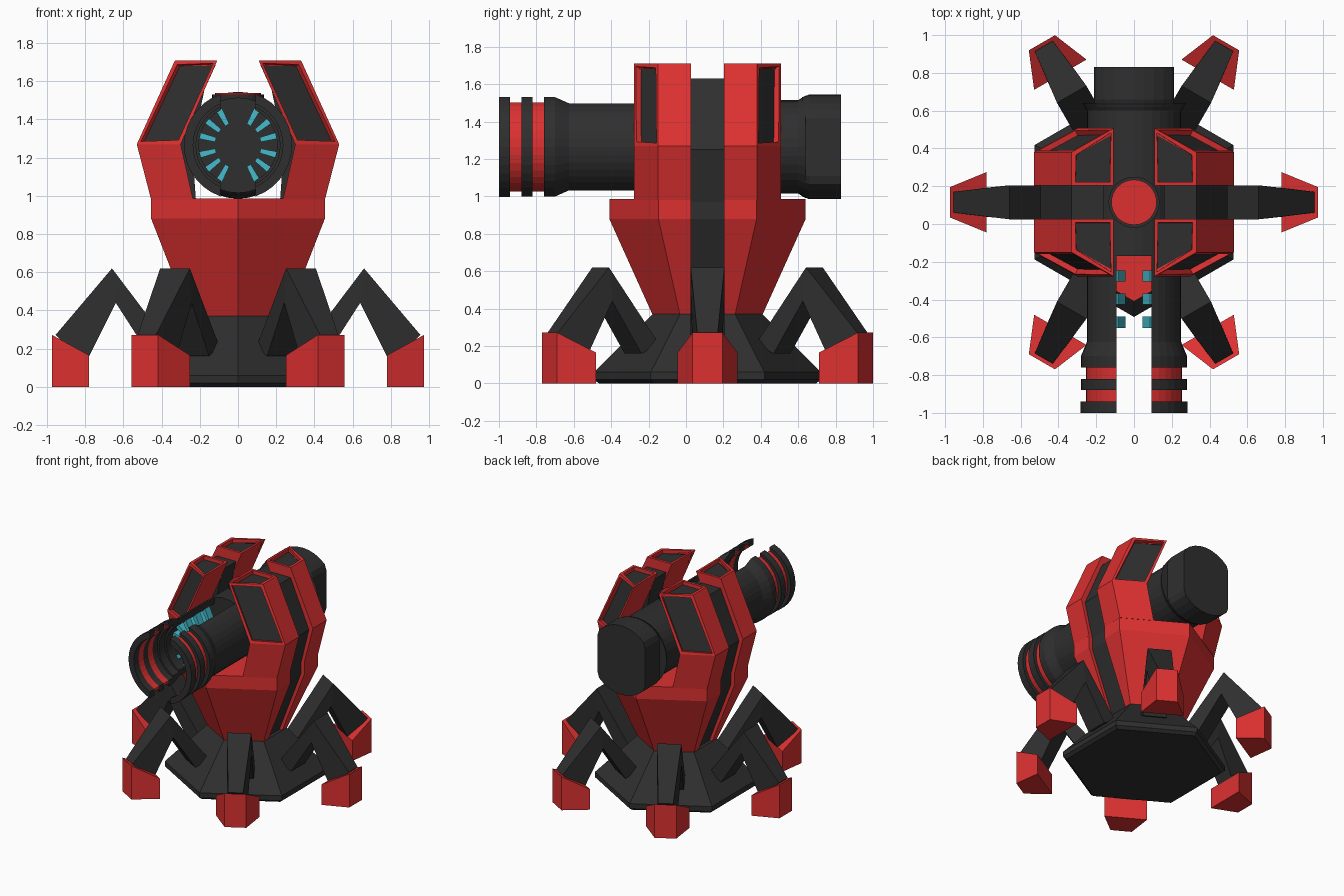
import bpy, bmesh, math
from mathutils import Vector

if "Cube" in bpy.data.objects:
    bpy.data.objects.remove(bpy.data.objects["Cube"])

def material(name, rgb):
    m = bpy.data.materials.new(name)
    m.diffuse_color = (*rgb, 1)
    m.use_nodes = True
    m.node_tree.nodes["Principled BSDF"].inputs["Base Color"].default_value = m.diffuse_color
    return m

RED = material("red armour", (0.72, 0.03, 0.03))
DARK = material("dark metal", (0.028, 0.028, 0.028))
TEAL = material("teal glow", (0.06, 0.50, 0.60))
CY = 0.115      # centre of the turret in y
BZ = 1.265      # height of the barrel axis
GAP = 0.088     # half width of the side groove

def loft(name, sections, mat, panel_rule=None):
    """Skin a list of equal-length rings; faces chosen by panel_rule become dark recessed panels."""
    bm = bmesh.new()
    rings = [[bm.verts.new(p) for p in s] for s in sections]
    n = len(rings[0])
    for a, b in zip(rings, rings[1:]):
        for i in range(n):
            j = (i + 1) % n
            bm.faces.new((a[i], a[j], b[j], b[i]))
    bm.faces.new(rings[0])
    bm.faces.new(rings[-1])
    bmesh.ops.recalc_face_normals(bm, faces=bm.faces[:])
    if panel_rule:
        bm.normal_update()
        panels = [f for f in bm.faces if panel_rule(f)]
        bmesh.ops.inset_individual(bm, faces=panels, thickness=0.028, depth=0)
        bmesh.ops.inset_individual(bm, faces=panels, thickness=0.001, depth=-0.03)
        for f in panels:
            f.material_index = 1
    me = bpy.data.meshes.new(name)
    bm.to_mesh(me)
    bm.free()
    me.materials.append(mat)
    me.materials.append(DARK)
    ob = bpy.data.objects.new(name, me)
    bpy.context.collection.objects.link(ob)
    return ob

def hexagon(r, z):
    return [(r * math.cos(math.radians(30 + 60 * i)),
             CY + r * math.sin(math.radians(30 + 60 * i)), z) for i in range(6)]

# Base plate
loft("base", [hexagon(0.58, 0), hexagon(0.607, 0.02), hexagon(0.607, 0.06), hexagon(0.295, 0.37)], DARK)

# Six bent legs with wedge feet
def leg(angle):
    c, s = math.cos(angle), math.sin(angle)
    def at(r, w, z):
        return (r * c - w * s, CY + r * s + w * c, z)
    def section(top, bottom, w0, w1):
        return [at(top[0], w0, top[1]), at(top[0], -w0, top[1]),
                at(bottom[0], -w1, bottom[1]), at(bottom[0], w1, bottom[1])]
    loft("leg", [section((0.35, 0.21), (0.46, 0.16), 0.09, 0.09),
                 section((0.66, 0.62), (0.64, 0.44), 0.09, 0.09),
                 section((0.955, 0.272), (0.80, 0.12), 0.055, 0.075)], DARK)
    loft("foot", [[at(0.78, 0.16, 0), at(0.78, -0.16, 0), at(0.78, -0.16, 0.165), at(0.78, 0.16, 0.165)],
                  [at(0.975, 0.08, 0), at(0.975, -0.08, 0), at(0.975, -0.08, 0.272), at(0.975, 0.08, 0.272)]], RED)

for i in range(6):
    leg(math.radians(60 * i))

# Lower body: front and back armour halves
for sy in (-1, 1):
    rings = []
    for r, z in ((0.295, 0.37), (0.525, 0.88), (0.525, 0.985)):
        w = r * 0.866
        rings.append([(x, CY + sy * y, z) for x, y in
                      ((w, GAP), (w, r / 2), (0, r), (-w, r / 2), (-w, GAP))])
    loft("lower_armour", rings, RED)

# Dark core filling the groove of the lower body
loft("groove_core", [[(sx * w, CY + sy * GAP, z) for sx, sy in ((1, 1), (-1, 1), (-1, -1), (1, -1))]
                     for w, z in ((0.225, 0.36), (0.425, 0.88), (0.425, 0.98))], DARK)

# Four upper arms with recessed panels, and the dark strips between them
for sx in (-1, 1):
    for sy in (-1, 1):
        rings = [[(sx * x, CY + sy * y, z) for x, y in
                  ((o, GAP), (o, 0.265), (i, 0.392), (i, GAP))]
                 for o, i, z in ((0.455, 0.235, 0.98), (0.53, 0.30, 1.27), (0.33, 0.108, 1.71))]
        loft("upper_arm", rings, RED, lambda f: f.normal.z > 0.9 or
             (f.normal.y * sy > 0.5 and f.calc_center_median().z > 1.3))
    loft("arm_strip", [[(sx * x, CY + y, z) for x, y in ((o, GAP), (o, -GAP), (i, -GAP), (i, GAP))]
                       for o, i, z in ((0.425, 0.22, 0.97), (0.495, 0.24, 1.25), (0.33, 0.16, 1.63))], DARK)

# Solid rear of the barrel
def disc(y, r, limit=9, n=32):
    pts = [(r * math.cos(2 * math.pi * k / n), r * math.sin(2 * math.pi * k / n)) for k in range(n)]
    return [(max(-limit, min(limit, x)), y, BZ + z) for x, z in pts]

loft("barrel_core", [disc(-0.17, 0.25), disc(0.60, 0.25), disc(0.64, 0.275)], DARK)
loft("barrel_end_cap", [disc(0.62, 0.265, 0.212), disc(0.66, 0.28, 0.212), disc(0.83, 0.28, 0.212)], DARK)

# Front of the barrel: two curved shells with a slot above and below
def half_ring(sx, y, ro, ri, n=14):
    pts = []
    for r, order in ((ro, range(n + 1)), (ri, range(n, -1, -1))):
        a = math.acos(0.092 / r)
        for k in order:
            t = -a + 2 * a * k / n
            pts.append((sx * r * math.cos(t), y, BZ + r * math.sin(t)))
    return pts

bands = [("muzzle_ring", -1.0, -0.94, 0.283, 0.283, 0.235, DARK),
         ("red_band", -0.94, -0.88, 0.255, 0.255, 0.235, RED),
         ("muzzle_ring", -0.88, -0.82, 0.281, 0.281, 0.235, DARK),
         ("red_band", -0.82, -0.76, 0.255, 0.255, 0.235, RED),
         ("muzzle_ring", -0.76, -0.70, 0.281, 0.281, 0.235, DARK),
         ("barrel_taper", -0.70, -0.625, 0.281, 0.25, 0.22, DARK),
         ("barrel_shell", -0.625, -0.165, 0.25, 0.25, 0.205, DARK)]
for sx in (-1, 1):
    for name, y0, y1, r0, r1, ri, mat in bands:
        loft(name, [half_ring(sx, y0, r0, ri), half_ring(sx, y1, r1, ri)], mat)
    # Glowing fins inside the barrel, three rows of six per side
    for y0 in (-0.55, -0.427, -0.305):
        for deg in (-62, -38, -14, 14, 38, 62):
            t = math.radians(deg)
            u, v = Vector((math.cos(t), 0, math.sin(t))), Vector((-math.sin(t), 0, math.cos(t)))
            rings = []
            for y in (y0, y0 + 0.06):
                ring = [u * r + v * w + Vector((0, y, BZ)) for r, w in
                        ((0.12, -0.012), (0.21, -0.017), (0.21, 0.017), (0.12, 0.012))]
                rings.append([(sx * p.x, p.y, p.z) for p in ring])
            loft("glow_fin", rings, TEAL)

# Round hatch on top of the barrel
def flat_circle(r, z, n=32):
    return [(r * math.cos(2 * math.pi * k / n), CY + r * math.sin(2 * math.pi * k / n), z) for k in range(n)]

loft("hatch_ring", [flat_circle(0.135, 1.45), flat_circle(0.135, 1.53)], DARK)
loft("hatch_lid", [flat_circle(0.12, 1.50), flat_circle(0.12, 1.538)], RED)
